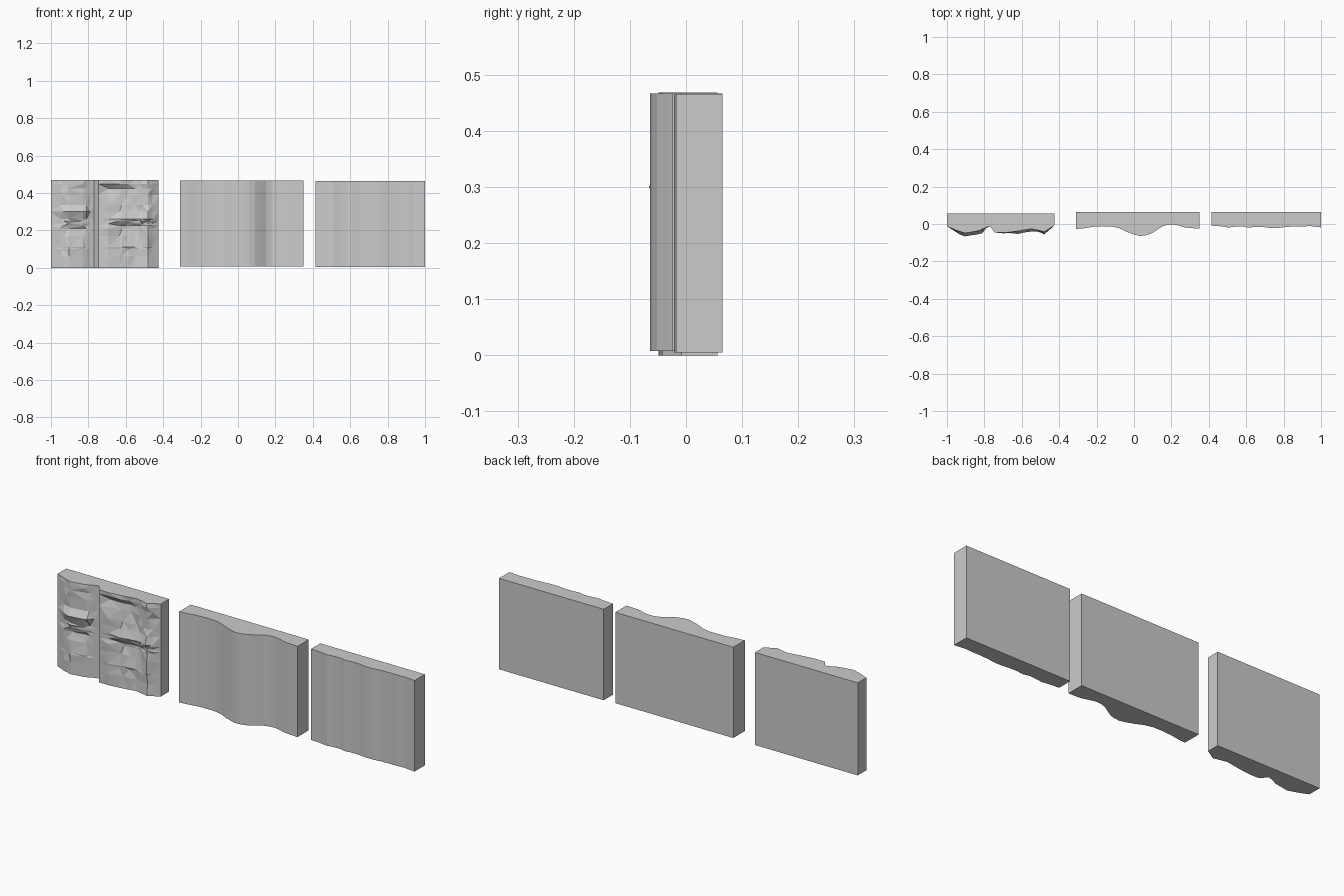
import bpy
import bmesh
import random

random.seed(4)
if "Cube" in bpy.data.objects:
    bpy.data.objects.remove(bpy.data.objects["Cube"])

# One plain stone grey
stone = bpy.data.materials.new("stone_grey")
stone.use_nodes = True
GREY = (0.6, 0.6, 0.6, 1)
stone.diffuse_color = GREY
stone.node_tree.nodes["Principled BSDF"].inputs["Base Color"].default_value = GREY


def along(profile, x):
    """Depth of a polyline profile at x."""
    for (xa, ya), (xb, yb) in zip(profile, profile[1:]):
        if x <= xb:
            return ya + (yb - ya) * max(0, x - xa) / (xb - xa)
    return profile[-1][1]


def slab(name, front, back):
    """Solid panel from a grid of front points (columns of rows) and a flat back."""
    bm = bmesh.new()
    cols = [[bm.verts.new(p) for p in col] for col in front]
    left = [bm.verts.new((cols[0][k].co.x, back, cols[0][k].co.z)) for k in (0, -1)]
    right = [bm.verts.new((cols[-1][k].co.x, back, cols[-1][k].co.z)) for k in (0, -1)]
    for i, (a, b) in enumerate(zip(cols, cols[1:])):
        for j in range(len(a) - 1):
            quad = (a[j], b[j], b[j + 1], a[j + 1])
            if len(a) == 2:
                bm.faces.new(quad)
            else:
                k = (i + j) % 2
                bm.faces.new((quad[k], quad[k + 1], quad[k + 2]))
                bm.faces.new((quad[k], quad[k + 2], quad[(k + 3) % 4]))
    bm.faces.new([c[-1] for c in cols] + [right[1], left[1]])
    bm.faces.new([c[0] for c in cols] + [right[0], left[0]])
    bm.faces.new(cols[0] + [left[1], left[0]])
    bm.faces.new(cols[-1] + [right[1], right[0]])
    bm.faces.new((left[0], left[1], right[1], right[0]))
    bmesh.ops.recalc_face_normals(bm, faces=bm.faces)
    mesh = bpy.data.meshes.new(name)
    bm.to_mesh(mesh)
    bm.free()
    mesh.materials.append(stone)
    obj = bpy.data.objects.new(name, mesh)
    bpy.context.collection.objects.link(obj)


def extruded(name, profile, low, high, back):
    slab(name, [[(x, y, low), (x, y, high)] for x, y in profile], back)


# Middle panel: one broad rounded swell
extruded("wavy_panel", [
    (-.31, -.027), (-.26, -.022), (-.22, -.015), (-.17, -.012), (-.12, -.013),
    (-.08, -.022), (-.04, -.041), (0, -.056), (.03, -.064), (.06, -.061),
    (.09, -.052), (.12, -.034), (.15, -.014), (.18, -.004), (.21, -.002),
    (.24, -.008), (.27, -.018), (.30, -.022), (.35, -.024)], .008, .467, .065)

# Right panel: shallow ripples
extruded("rippled_panel", [
    (.415, -.009), (.46, -.012), (.51, -.019), (.54, -.014), (.58, -.012),
    (.61, -.020), (.65, -.015), (.69, -.016), (.73, -.021), (.77, -.021),
    (.81, -.016), (.86, -.013), (.90, -.014), (.94, -.011), (.97, -.015),
    (1, -.018)], .005, .465, .065)

# Left panel: cleft rock face, with ledges and hollows pushed out of a base profile
CLIFF = [(-1, -.012), (-.95, -.034), (-.90, -.050), (-.83, -.036), (-.79, -.018),
         (-.77, -.012), (-.745, -.045), (-.69, -.047), (-.62, -.038), (-.55, -.026),
         (-.51, -.034), (-.48, -.042), (-.425, -.008)]
# left, right, bottom, peak height, top, outward push
CHIPS = [(-.96, -.785, .26, .308, .335, -.022),    # small shelf
         (-.93, -.80, .11, .21, .25, .012),        # hollow under the shelf
         (-.66, -.425, .236, .262, .30, -.012),    # broad shelf
         (-.66, -.50, .10, .225, .238, .014),      # hollow under the broad shelf
         (-.72, -.56, .30, .425, .448, .020),      # notch below the rim
         (-.53, -.43, .30, .39, .43, .010)]


def chip_push(x, z):
    total = 0
    for left, right, low, peak, high, push in CHIPS:
        if left < x < right and low < z < high:
            tall = (z - low) / (peak - low) if z < peak else (high - z) / (high - peak)
            wide = min(1, (x - left) / .025, (right - x) / .025)
            total += push * tall * wide
    return total


def spaced(values, gap):
    """Sorted values with near duplicates dropped."""
    kept = []
    for v in sorted(values):
        if not kept or v - kept[-1] > gap:
            kept.append(v)
    return kept


xs = spaced([x for x, _ in CLIFF] + [c[0] + .026 for c in CHIPS]
            + [c[1] - .026 for c in CHIPS], .011)
zs = spaced([0, .06, .17, .468] + [z for c in CHIPS for z in c[2:5]], .009)
grid = []
for x in xs:
    column = []
    for z in zs:
        inside = 0 < z < .46 and xs[0] < x < xs[-1]
        y = along(CLIFF, x)
        if inside:
            y += chip_push(x, z)
            if not -.80 < x < -.74:
                y += random.uniform(-.004, .004)
        column.append((x, max(-.066, y), z))
    grid.append(column)
slab("rocky_panel", grid, .056)
